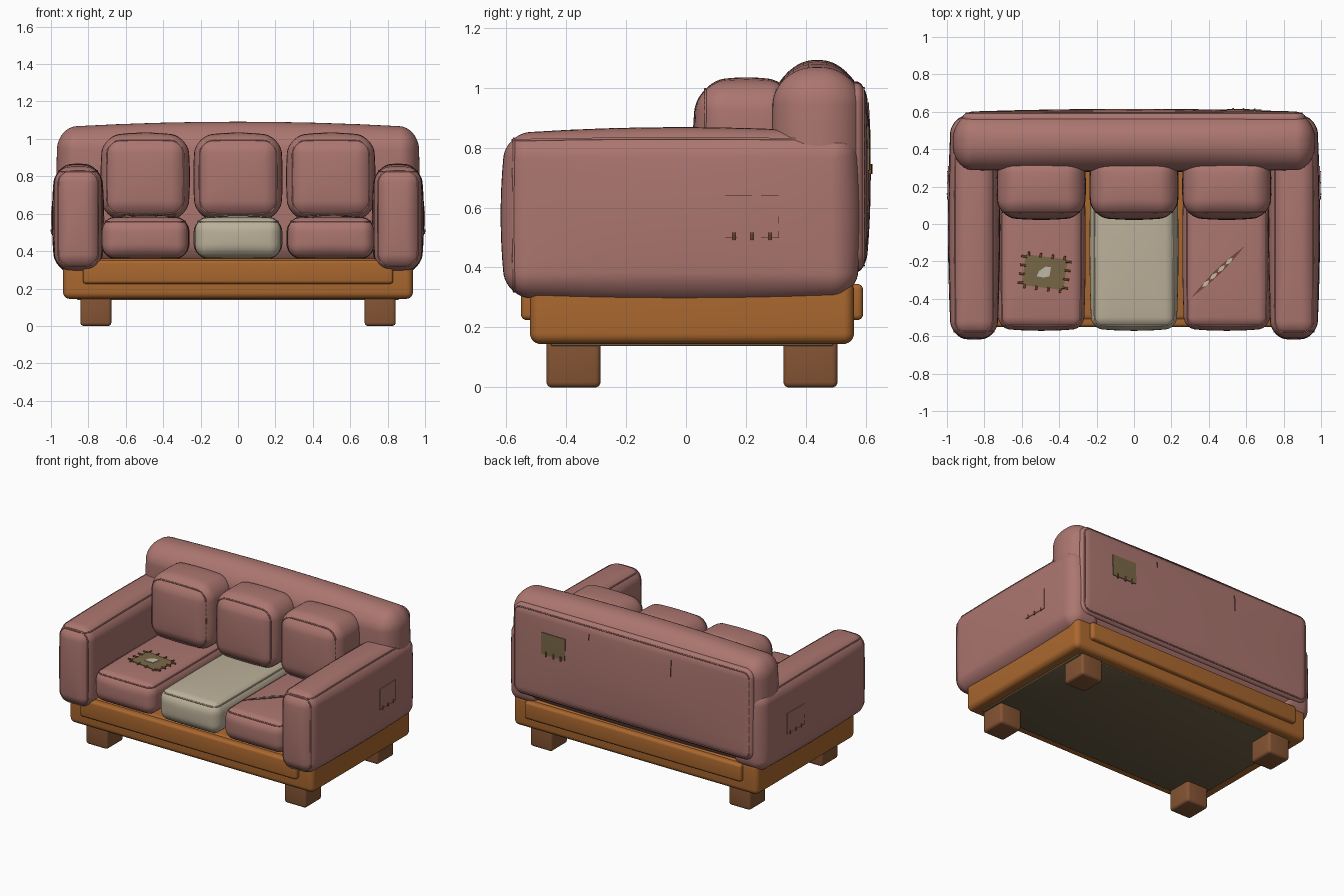
import bpy, bmesh, math
from mathutils import Vector
from mathutils.bvhtree import BVHTree

if "Cube" in bpy.data.objects:
    bpy.data.objects.remove(bpy.data.objects["Cube"])


def material(name, rgb):
    m = bpy.data.materials.new(name)
    m.diffuse_color = (*rgb, 1)
    m.use_nodes = True
    m.node_tree.nodes["Principled BSDF"].inputs["Base Color"].default_value = m.diffuse_color
    return m


CLOTH = material("dusty rose cloth", (0.41, 0.18, 0.16))
WOOD = material("warm wood", (0.40, 0.137, 0.028))
LEG = material("dark wood", (0.23, 0.088, 0.033))
BEIGE = material("bare beige cushion", (0.50, 0.435, 0.32))
UNDER = material("underside fabric", (0.15, 0.112, 0.06))
OLIVE = material("olive patch", (0.19, 0.137, 0.062))
THREAD = material("brown thread", (0.25, 0.095, 0.03))
TEAR = material("torn edge", (0.18, 0.065, 0.05))
STUFF = material("stuffing", (0.53, 0.49, 0.40))


def add(name, data, mat):
    ob = bpy.data.objects.new(name, data)
    bpy.context.collection.objects.link(ob)
    data.materials.append(mat)
    return ob


class Pad:
    """Puffed box with rounded edges; keeps its surface so details can lie on it."""

    def __init__(self, name, lo, hi, r, bulge, mat, corner=4, flat=6):
        self.name, self.mat = name, mat
        self.c = (Vector(lo) + Vector(hi)) / 2
        self.h = (Vector(hi) - Vector(lo)) / 2
        self.r, self.b = Vector(r), Vector(bulge)
        n = corner * 2 + flat
        bm = bmesh.new()
        bmesh.ops.create_cube(bm, size=2)
        bmesh.ops.subdivide_edges(bm, edges=bm.edges[:], cuts=n - 1, use_grid_fill=True)
        for v in bm.verts:
            q, d = Vector(), Vector()
            for i in range(3):
                k = round((v.co[i] + 1) * n / 2)
                inner = self.h[i] - self.r[i]
                m = min(k, n - k)
                if m <= corner:
                    s = -1 if k < n / 2 else 1
                    q[i] = s * inner
                    d[i] = s * math.tan(math.pi / 4 * (1 - m / corner))
                else:
                    q[i] = inner * (2 * (k - corner) / flat - 1)
            d.normalize()
            v.co = self.puff(Vector([q[i] + self.r[i] * d[i] for i in range(3)]))
        bmesh.ops.recalc_face_normals(bm, faces=bm.faces[:])
        for f in bm.faces:
            f.smooth = True
        self.tree = BVHTree.FromBMesh(bm)
        me = bpy.data.meshes.new(name)
        bm.to_mesh(me)
        bm.free()
        add(name, me, mat)

    def puff(self, p):
        u = [1 - min(1, (p[i] / self.h[i]) ** 2) for i in range(3)]
        return self.c + Vector([p[i] * (1 + self.b[i] / self.h[i] * u[i - 1] * u[i - 2])
                                for i in range(3)])

    def piping(self, axis, sign, rad=0.0045, a=0.8):
        """Cord running round the rim of one face."""
        j, k = (axis + 1) % 3, (axis + 2) % 3
        pts = []
        for corner in range(4):
            su, sv = ((1, 1), (-1, 1), (-1, -1), (1, -1))[corner]
            for step in range(7):
                t = math.pi / 2 * (corner + step / 6)
                p = Vector()
                p[j] = su * (self.h[j] - self.r[j]) + self.r[j] * math.cos(a) * math.cos(t)
                p[k] = sv * (self.h[k] - self.r[k]) + self.r[k] * math.cos(a) * math.sin(t)
                p[axis] = sign * (self.h[axis] - self.r[axis] * (1 - math.sin(a)))
                pts.append(p)
        fine = []
        for p, q in zip(pts, pts[1:] + pts[:1]):
            n = 8 if (q - p).length > 0.1 else 1
            fine += [self.puff(p.lerp(q, i / n)) for i in range(n)]
        cords(self.name + "_piping", [fine], rad, self.mat, True)

    def drape(self, p, n, lift=0.0):
        hit = self.tree.ray_cast(Vector(p) + n * 3, -n)[0]
        return (hit if hit else Vector(p)) + n * lift

    def plate(self, name, n, grid, mat, lift):
        """Thin sheet laid on the pad from rows of points."""
        bm = bmesh.new()
        rows = [[bm.verts.new(self.drape(p, n, lift)) for p in row] for row in grid]
        back = [[bm.verts.new(v.co - n * 0.008) for v in row] for row in rows]
        for i in range(len(rows) - 1):
            for j in range(len(rows[0]) - 1):
                for g in (rows, back):
                    bm.faces.new((g[i][j], g[i + 1][j], g[i + 1][j + 1], g[i][j + 1]))
        rim = [e for e in bm.edges if e.is_boundary and e.verts[0] in sum(rows, [])]
        pair = dict(zip(sum(rows, []), sum(back, [])))
        for e in rim:
            v, w = e.verts
            bm.faces.new((v, w, pair[w], pair[v]))
        bmesh.ops.recalc_face_normals(bm, faces=bm.faces[:])
        me = bpy.data.meshes.new(name)
        bm.to_mesh(me)
        bm.free()
        add(name, me, mat)


def cords(name, lines, rad, mat, closed=False):
    cu = bpy.data.curves.new(name, 'CURVE')
    cu.dimensions, cu.bevel_depth, cu.bevel_resolution = '3D', rad, 1
    cu.use_fill_caps = True
    for line in lines:
        s = cu.splines.new('POLY')
        s.points.add(len(line) - 1)
        for pt, co in zip(s.points, line):
            pt.co = (*co, 1)
        s.use_cyclic_u = closed
    add(name, cu, mat)


def sheet(c, u, v, n=6):
    """Rows of points filling a rectangle with half axes u and v."""
    return [[Vector(c) + u * (2 * i / n - 1) + v * (2 * j / n - 1) for j in range(n + 1)]
            for i in range(n + 1)]


X, Y, Z = Vector((1, 0, 0)), Vector((0, 1, 0)), Vector((0, 0, 1))
NONE = (0, 0, 0)

# Wooden base, rails, legs and underside
Pad("wood_base", (-.935, -.52, .145), (.935, .56, .36), (.035,) * 3, NONE, WOOD, 3, 1)
Pad("front_rail", (-.83, -.55, .225), (.83, -.48, .352), (.018,) * 3, NONE, WOOD, 2, 1)
Pad("back_rail", (-.83, .50, .225), (.83, .59, .345), (.018,) * 3, NONE, WOOD, 2, 1)
Pad("underside_panel", (-.86, -.45, .138), (.86, .49, .16), (.004,) * 3, NONE, UNDER, 1, 1)
for sx in (-1, 1):
    for y in (-.375, .415):
        Pad("leg", (sx * .76 - .083, y - .09, 0), (sx * .76 + .083, y + .09, .17),
            (.018,) * 3, NONE, LEG, 2, 1)

# Backrest with a raised rear panel
Pad("backrest", (-.965, .29, .33), (.965, .585, 1.062), (.1, .135, .12),
    (.006, .012, .03), CLOTH, 6, 8)
back = Pad("rear_panel", (-.915, .50, .39), (.915, .600, 1.015), (.06, .03, .06),
           (.004, .016, .006), CLOTH, 4, 8)
back.piping(1, 1, .004)

# Arms, each with cords, a sewn patch and loose stitches
for sx in (-1, 1):
    cx = sx * .855
    arm = Pad("arm", (cx - .124, -.60, .303), (cx + .124, .565, .846), (.08, .08, .08),
              (.016, .018, .022), CLOTH, 6, 8)
    arm.piping(1, -1, a=.7)
    arm.piping(2, 1)
    n = X * sx
    arm.plate("arm_patch", n, sheet((0, .22, .57), Y * .09, Z * .071), CLOTH, .005)
    cords("arm_patch_stitches",
          [[arm.drape((0, y, z), n, .005) for z in (.492, .516)] for y in (.16, .22, .28)],
          .0045, THREAD)

# Seat and back cushions
seats = []
for i in (-1, 0, 1):
    x = i * .496
    seat = Pad("seat_cushion", (x - .228, -.558, .365), (x + .228, .31, .577),
               (.06, .06, .07), (.01, .013, .014), CLOTH if i else BEIGE)
    seat.piping(2, 1)
    seats.append(seat)
    cushion = Pad("back_cushion", (x - .227, .038, .58), (x + .227, .365, 1.012),
                  (.09, .09, .09), (.012, .016, .022), CLOTH, 5, 6)
    cushion.piping(1, -1, a=0.75)

# Worn patch on the left seat
seat = seats[0]
c = Vector((-.478, -.258, .5))
u, v = Vector((.112, -.014, 0)), Vector((.011, .082, 0))
seat.plate("seat_patch", Z, sheet(c, u, v), OLIVE, .005)
lines = []
for a, b in ((u, v), (v, u)):
    for s in (-1, 1):
        for k in (-.8, -.27, .27, .8):
            lines.append([seat.drape(c + a * k + b * (s * m) + a * (.06 * k * m), Z, .007)
                          for m in (.92, 1.2)])
cords("seat_patch_stitches", lines, .0055, THREAD)
seat.plate("patch_hole", Z, [[c + Vector((-.042, -.022, 0)), c + Vector((-.03, .006, 0))],
                             [c + Vector((-.005, -.028, 0)), c + Vector((.005, .03, 0))],
                             [c + Vector((.026, -.022, 0)), c + Vector((.034, .028, 0))]],
           STUFF, .008)

# Diagonal tear on the right seat
seat = seats[2]
p0, p1 = Vector((.31, -.39, .5)), Vector((.588, -.122, .5))
side = Vector((-(p1 - p0).y, (p1 - p0).x, 0)).normalized()


def sliver(t0, t1, w, n=8):
    return [[p0.lerp(p1, t0 + (t1 - t0) * i / n)
             + side * (s * (w * math.sin(math.pi * i / n) + .0008)) for s in (-1, 1)]
            for i in range(n + 1)]


seat.plate("seat_tear", Z, sliver(0, 1, .014), TEAR, .004)
for k in range(4):
    t = .2 + k * .15
    seat.plate("tear_stuffing", Z, sliver(t, t + .13, .0095, 4), STUFF, .007)

# Patch, stitches and slits on the rear panel
back.plate("rear_patch", Y, sheet((.59, 0, .797), X * .092, Z * .074), OLIVE, .005)
cords("rear_patch_stitches",
      [[back.drape((x, 0, z), Y, .006) for z in (.712, .745)] for x in (.53, .585, .645)],
      .0055, THREAD)
cords("rear_slits", [[back.drape((x, 0, z0 + (z1 - z0) * i / 4), Y, .001) for i in range(5)]
                     for x, z0, z1 in ((.32, .91, .95), (-.31, .83, .94))], .0035, TEAR)
